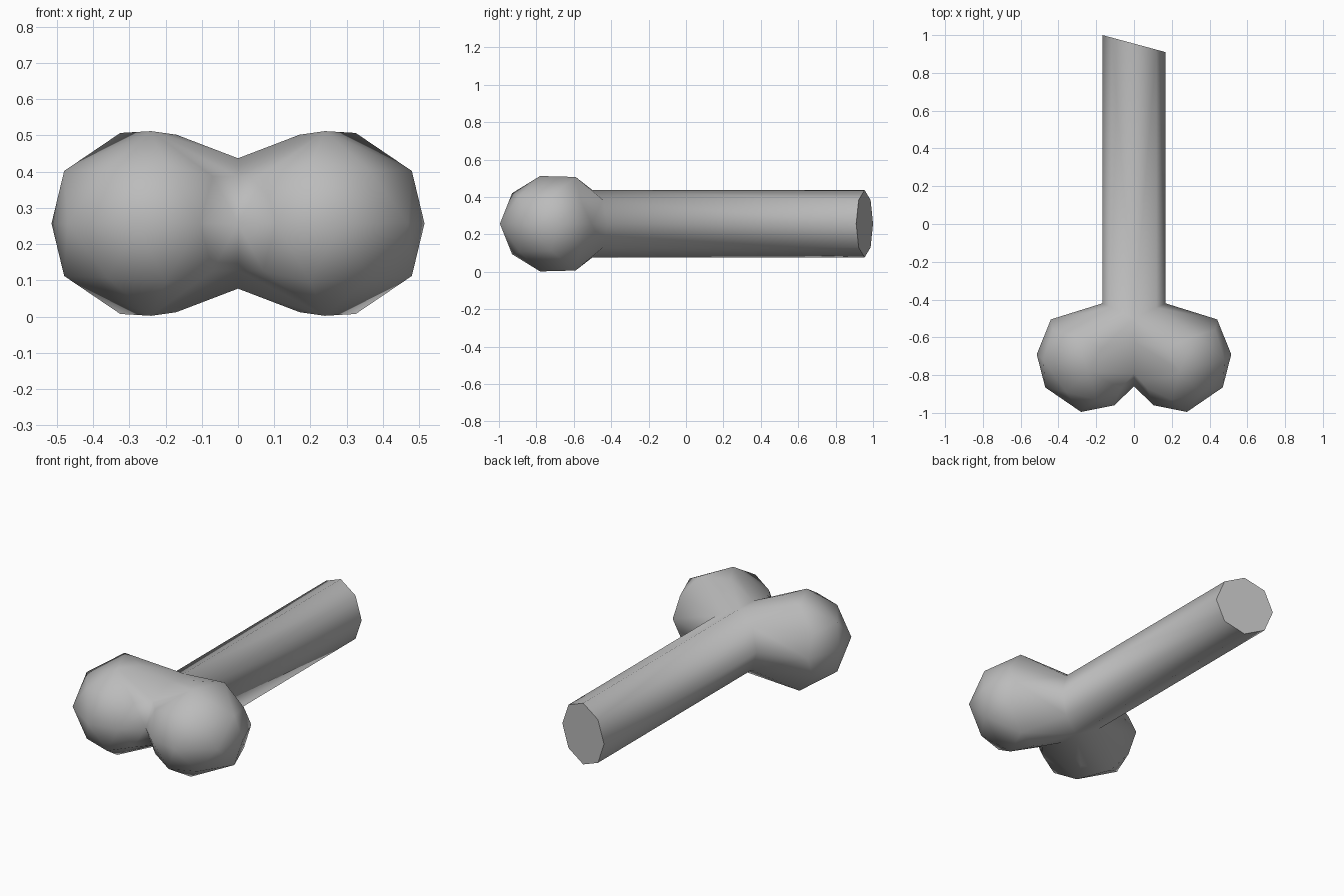
import bpy
import bmesh

cube = bpy.data.objects.get("Cube")
if cube:
    bpy.data.objects.remove(cube, do_unlink=True)

MID = 0.257  # height of the horizontal symmetry plane

grey = bpy.data.materials.new("bone_grey")
grey.use_nodes = True
colour = (0.5, 0.5, 0.5, 1)
grey.diffuse_color = colour
grey.node_tree.nodes["Principled BSDF"].inputs["Base Color"].default_value = colour

# Upper half of one knob, heights measured from the symmetry plane
collar = [(0, -0.5, 0.18), (0.118, -0.443, 0.127), (0.167, -0.42, 0)]
seam = [(0, -0.62, 0.18), (0, -0.79, 0.13), (0, -0.86, 0)]
equator = [(0.44, -0.505, 0), (0.515, -0.69, 0), (0.47, -0.865, 0),
           (0.28, -0.995, 0), (0.105, -0.96, 0)]
shoulder = [(0.48, -0.72, 0.145), (0.36, -0.89, 0.15), (0.2, -0.93, 0.163),
            (0.07, -0.87, 0.13), (0.43, -0.56, 0.12)]
crown = [(0.325, -0.59, 0.25), (0.24, -0.78, 0.255), (0.17, -0.66, 0.245)]

bm = bmesh.new()
for x, y, z in collar + seam + equator + shoulder + crown:
    for side in ((1, -1) if z else (1,)):
        bm.verts.new((x, y, z * side))
hull = bmesh.ops.convex_hull(bm, input=bm.verts[:])
spare = set(hull["geom_interior"]) | set(hull["geom_unused"])
bmesh.ops.delete(bm, geom=[v for v in spare if isinstance(v, bmesh.types.BMVert)],
                 context="VERTS")


def on_collar(v):
    return any(abs(v.co.x - x) + abs(v.co.y - y) + abs(abs(v.co.z) - z) < 0.001
               for x, y, z in collar)


# Open the knob at the seam and at the shaft
inner = [f for f in bm.faces if all(v.co.x < 0.001 for v in f.verts)
         or all(on_collar(v) for v in f.verts)]
bmesh.ops.delete(bm, geom=inner, context="FACES")

# Mirror into a pair of knobs
bmesh.ops.mirror(bm, geom=bm.verts[:] + bm.edges[:] + bm.faces[:],
                 axis="X", merge_dist=0.001)
bmesh.ops.remove_doubles(bm, verts=bm.verts[:], dist=0.001)

# Shaft with a slanted cut
rim = [e for e in bm.edges if e.is_boundary and all(on_collar(v) or
       on_collar_mirror for v in e.verts
       for on_collar_mirror in [v.co.y > -0.51])]
grown = bmesh.ops.extrude_edge_only(bm, edges=rim)["geom"]
for v in grown:
    if isinstance(v, bmesh.types.BMVert):
        v.co.y = 0.955 - 0.27 * v.co.x
end_edges = [e for e in grown if isinstance(e, bmesh.types.BMEdge)
             and all(v.co.y > 0.8 for v in e.verts)]
caps = bmesh.ops.contextual_create(bm, geom=end_edges)["faces"]

bmesh.ops.recalc_face_normals(bm, faces=bm.faces[:])
for f in bm.faces:
    f.smooth = f not in caps
for e in end_edges:
    e.smooth = False
bmesh.ops.translate(bm, verts=bm.verts[:], vec=(0, 0, MID))

mesh = bpy.data.meshes.new("bone")
bm.to_mesh(mesh)
bm.free()
mesh.materials.append(grey)
bone = bpy.data.objects.new("bone", mesh)
bpy.context.collection.objects.link(bone)
